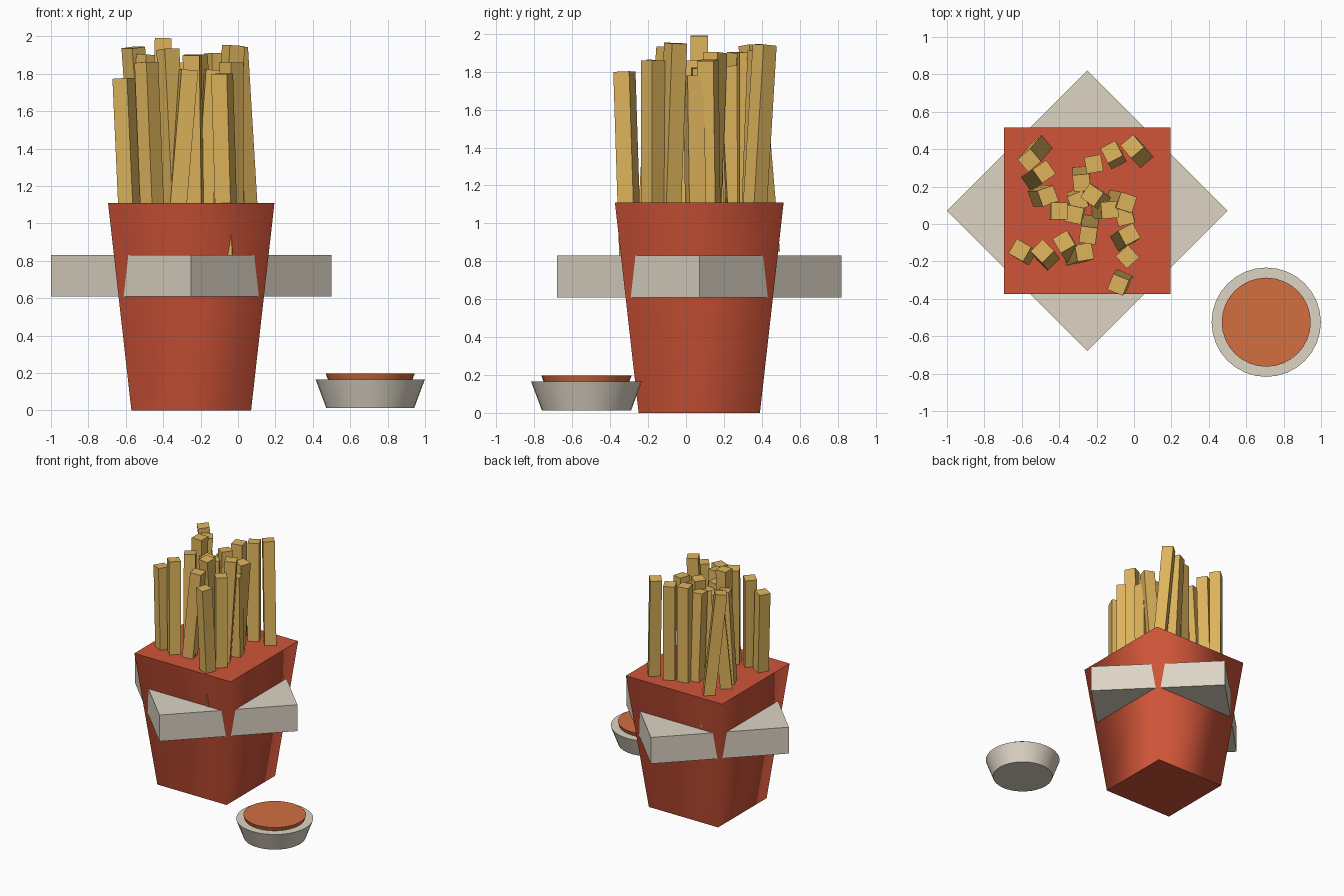
import bpy, bmesh, math
from mathutils import Vector, Matrix, Quaternion

if "Cube" in bpy.data.objects:
    bpy.data.objects.remove(bpy.data.objects["Cube"])


def material(name, rgb):
    m = bpy.data.materials.new(name)
    m.diffuse_color = (*rgb, 1)
    m.use_nodes = True
    m.node_tree.nodes["Principled BSDF"].inputs["Base Color"].default_value = m.diffuse_color
    return m


RED = material("carton_red", (0.63, 0.089, 0.040))
BEIGE = material("paper_beige", (0.723, 0.658, 0.552))
GOLD = material("potato_gold", (0.73, 0.456, 0.107))
ORANGE = material("sauce_orange", (0.645, 0.156, 0.051))


def add_object(name, bm, mat):
    mesh = bpy.data.meshes.new(name)
    bm.to_mesh(mesh)
    bm.free()
    mesh.materials.append(mat)
    ob = bpy.data.objects.new(name, mesh)
    bpy.context.collection.objects.link(ob)
    return ob


def frustum(name, center, sides, r_low, r_high, z_low, z_high, mat, turn=0.0, smooth=True):
    """Closed tapered prism with flat caps and optionally smooth walls."""
    bm = bmesh.new()
    rings = []
    for r, z in ((r_low, z_low), (r_high, z_high)):
        ring = []
        for i in range(sides):
            a = turn + 2 * math.pi * i / sides
            ring.append(bm.verts.new((center[0] + r * math.cos(a), center[1] + r * math.sin(a), z)))
        rings.append(ring)
    low, high = rings
    bm.faces.new(low[::-1])
    bm.faces.new(high)
    for i in range(sides):
        j = (i + 1) % sides
        f = bm.faces.new((low[i], low[j], high[j], high[i]))
        f.smooth = smooth
    return add_object(name, bm, mat)


# Tapered square carton with a diamond-shaped band through it
BOX = (-0.25, 0.07)
ROOT2 = math.sqrt(2)
frustum("carton", BOX, 4, 0.32 * ROOT2, 0.445 * ROOT2, 0, 1.11, RED, math.pi / 4)
frustum("paper_band", BOX, 4, 0.75, 0.75, 0.61, 0.83, BEIGE, smooth=False)

# Dip cup and sauce
CUP = (0.707, -0.525)
frustum("dip_cup", CUP, 32, 0.235, 0.292, 0.012, 0.165, BEIGE)
frustum("dip_sauce", CUP, 32, 0.19, 0.238, 0.06, 0.198, ORANGE)

# Fries: top x, top y, top z, lean dx, lean dy (down to the carton rim), turn in degrees
FRIES = [
    (-0.56, 0.34, 1.94, 0.06, 0.07, 40), (-0.48, 0.28, 1.90, -0.06, -0.04, 35),
    (-0.46, 0.15, 1.86, -0.05, 0.00, 20), (-0.40, 0.07, 1.99, -0.01, 0.00, 0),
    (-0.32, 0.05, 1.86, 0.01, 0.01, -12), (-0.30, 0.12, 1.82, 0.00, 0.02, 22),
    (-0.28, 0.22, 1.83, 0.00, 0.04, 5), (-0.215, 0.32, 1.90, 0.00, 0.00, 10),
    (-0.12, 0.385, 1.91, 0.02, -0.03, 27), (-0.01, 0.415, 1.94, 0.05, -0.05, 40),
    (-0.225, 0.155, 1.90, 0.05, -0.03, -35), (-0.13, 0.075, 1.82, -0.05, 0.00, 5),
    (-0.04, 0.115, 1.86, -0.06, 0.01, -18), (-0.05, 0.04, 1.78, 0.00, 0.01, 15),
    (-0.025, -0.055, 1.95, -0.04, -0.03, 28), (-0.035, -0.175, 1.86, 0.00, 0.00, 42),
    (-0.085, -0.325, 1.80, 0.02, 0.022, -22), (-0.245, -0.06, 1.90, 0.01, 0.06, -8),
    (-0.265, -0.15, 1.82, -0.06, -0.02, 10), (-0.375, -0.095, 1.93, 0.04, -0.06, 30),
    (-0.49, -0.145, 1.86, 0.03, -0.04, 45), (-0.61, -0.14, 1.775, 0.03, -0.02, -30),
]
SIDE, LENGTH = 0.09, 1.1
for n, (x, y, z, dx, dy, turn) in enumerate(FRIES, 1):
    top = Vector((x, y, z))
    axis = (top - Vector((x + dx, y + dy, 1.11))).normalized()
    lean = Vector((0, 0, 1)).rotation_difference(axis)
    rot = lean @ Quaternion((0, 0, 1), math.radians(turn))
    bm = bmesh.new()
    bmesh.ops.create_cube(bm, size=1, matrix=Matrix.LocRotScale(
        top - axis * LENGTH / 2, rot, Vector((SIDE, SIDE, LENGTH))))
    add_object(f"fry_{n:02d}", bm, GOLD)
